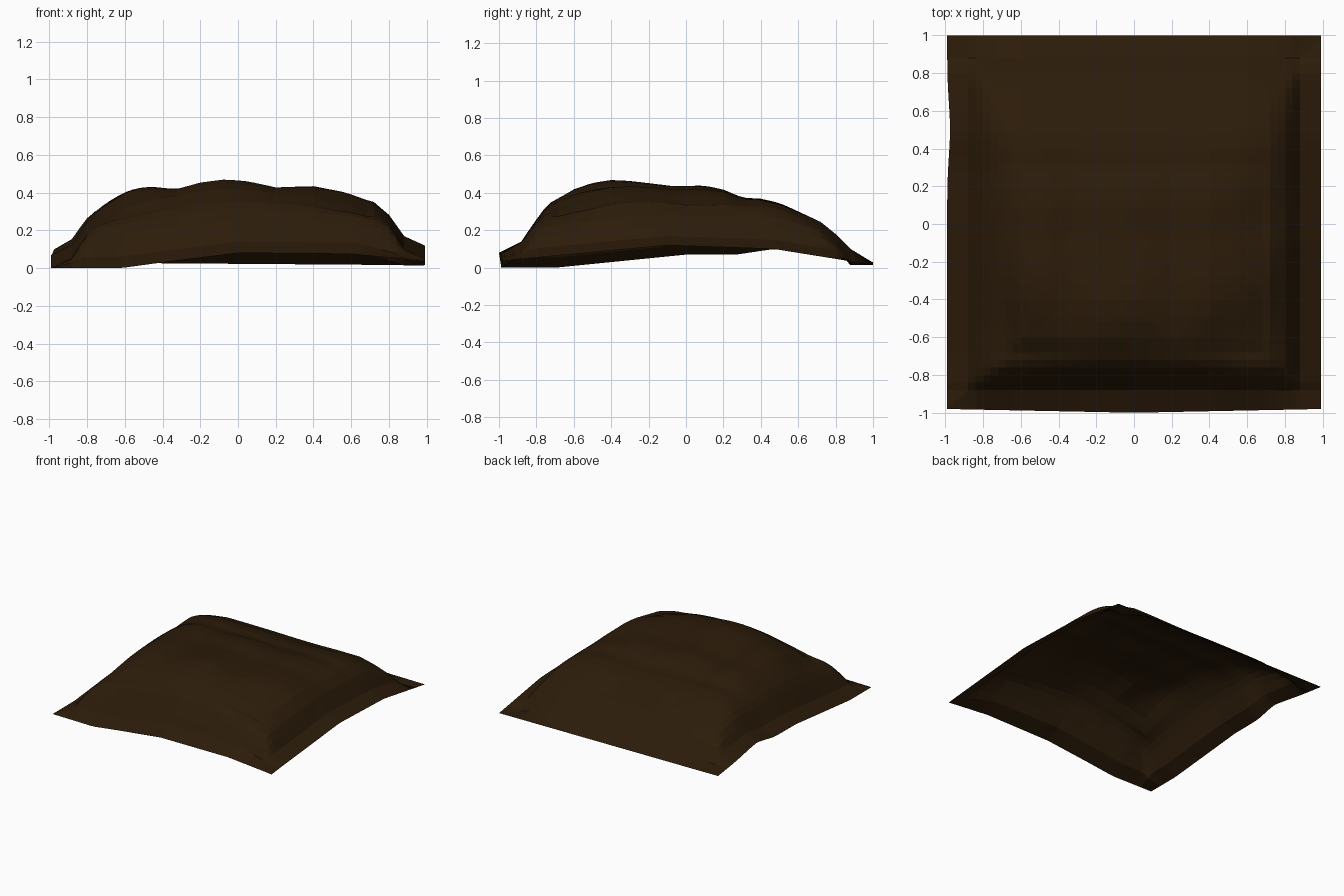
import bpy, bmesh
from math import exp

if "Cube" in bpy.data.objects:
    bpy.data.objects.remove(bpy.data.objects["Cube"])


def interp(pts, t):
    """Piecewise linear lookup through (position, height) pairs."""
    if t <= pts[0][0]:
        return pts[0][1]
    for (a, ha), (b, hb) in zip(pts, pts[1:]):
        if t <= b:
            return ha + (hb - ha) * (t - a) / (b - a)
    return pts[-1][1]


# Mound profiles: across (x) and front to back (y)
ACROSS = [(-.88, .155), (-.78, .3), (-.7, .36), (-.62, .405), (-.54, .438), (-.46, .445),
          (-.33, .425), (-.2, .455), (-.07, .47), (.05, .46), (.2, .43), (.4, .445),
          (.55, .42), (.72, .365), (.8, .29), (.88, .17)]
ALONG = [(-.88, .14), (-.82, .23), (-.74, .34), (-.6, .42), (-.5, .455), (-.4, .47),
         (-.3, .465), (-.07, .437), (.1, .44), (.2, .42), (.3, .38), (.4, .375),
         (.5, .35), (.72, .245), (.8, .18), (.88, .1)]

# Heights of the four hem edges
FRONT = [(-1, 0), (-.62, 0), (-.4, .03), (0, .08), (.6, .075), (1, .035)]
BACK = [(-1, .03), (1, .015)]
LEFT = [(-1, 0), (-.7, 0), (0, .07), (.27, .07), (.47, .1), (1, .03)]
RIGHT = [(-1, .035), (-.1, .12), (.47, .1), (1, .015)]

# Local sags: x, y, height change, radius
SAGS = [(-.62, -.62, -.07, .26), (.6, -.62, -.06, .26),
        (.72, .05, -.03, .2), (.1, .5, -.015, .25)]

PEAK, P = .47, 6


def mound(x, y):
    f, s = interp(ACROSS, x), interp(ALONG, y)
    z = (f ** -P + s ** -P - PEAK ** -P) ** (-1 / P)
    # the slopes follow the rise and fall of the hem below them
    def near(t):
        return max(0, (t - .6) / .28)
    z += min((interp(RIGHT, y) - .12) * near(x), (interp(LEFT, y) - .1) * near(-x),
             (interp(FRONT, x) - .08) * near(-y))
    # sags fade out towards the hem
    fade = max(0, min(1, (.88 - max(abs(x), abs(y))) / .2))
    return z + fade * sum(d * exp(-((x - a) ** 2 + (y - b) ** 2) / r ** 2)
                          for a, b, d, r in SAGS)


# Draped sheet: regular grid inside a wider mitred hem
N = 44
coords = [-1] + [-.88 + 1.76 * i / N for i in range(N + 1)] + [1]
last = len(coords) - 1

bm = bmesh.new()
grid = []
for j, v in enumerate(coords):
    row = []
    for i, u in enumerate(coords):
        x, y = u, v
        if j == 0:
            z = interp(FRONT, u)
            y = -.98 - .02 * (1 - abs(u))
        elif j == last:
            z = interp(BACK, u)
        elif i == 0:
            z = interp(LEFT, v)
        elif i == last:
            z = interp(RIGHT, v)
        else:
            z = mound(u, v)
        if i == 0:
            x = -.99 + .015 * exp(-((v - .5) / .2) ** 2)
        elif i == last:
            x = .99
        row.append(bm.verts.new((x, y, z)))
    grid.append(row)

for j in range(last):
    for i in range(last):
        q = [grid[j][i], grid[j][i + 1], grid[j + 1][i + 1], grid[j + 1][i]]
        if i in (0, last - 1) and j in (0, last - 1):
            # mitre the hem corner along its diagonal
            if (i == 0) != (j == 0):
                q = q[1:] + q[:1]
            bm.faces.new((q[0], q[1], q[2]))
            bm.faces.new((q[0], q[2], q[3]))
        else:
            bm.faces.new(q)

mesh = bpy.data.meshes.new("draped_sheet")
bm.to_mesh(mesh)
bm.free()
sheet = bpy.data.objects.new("draped_sheet", mesh)
bpy.context.collection.objects.link(sheet)

# Dark brown cloth
mat = bpy.data.materials.new("dark_brown")
mat.diffuse_color = (.025, .0115, .003, 1)
mat.use_nodes = True
mat.node_tree.nodes["Principled BSDF"].inputs["Base Color"].default_value = mat.diffuse_color
mesh.materials.append(mat)
